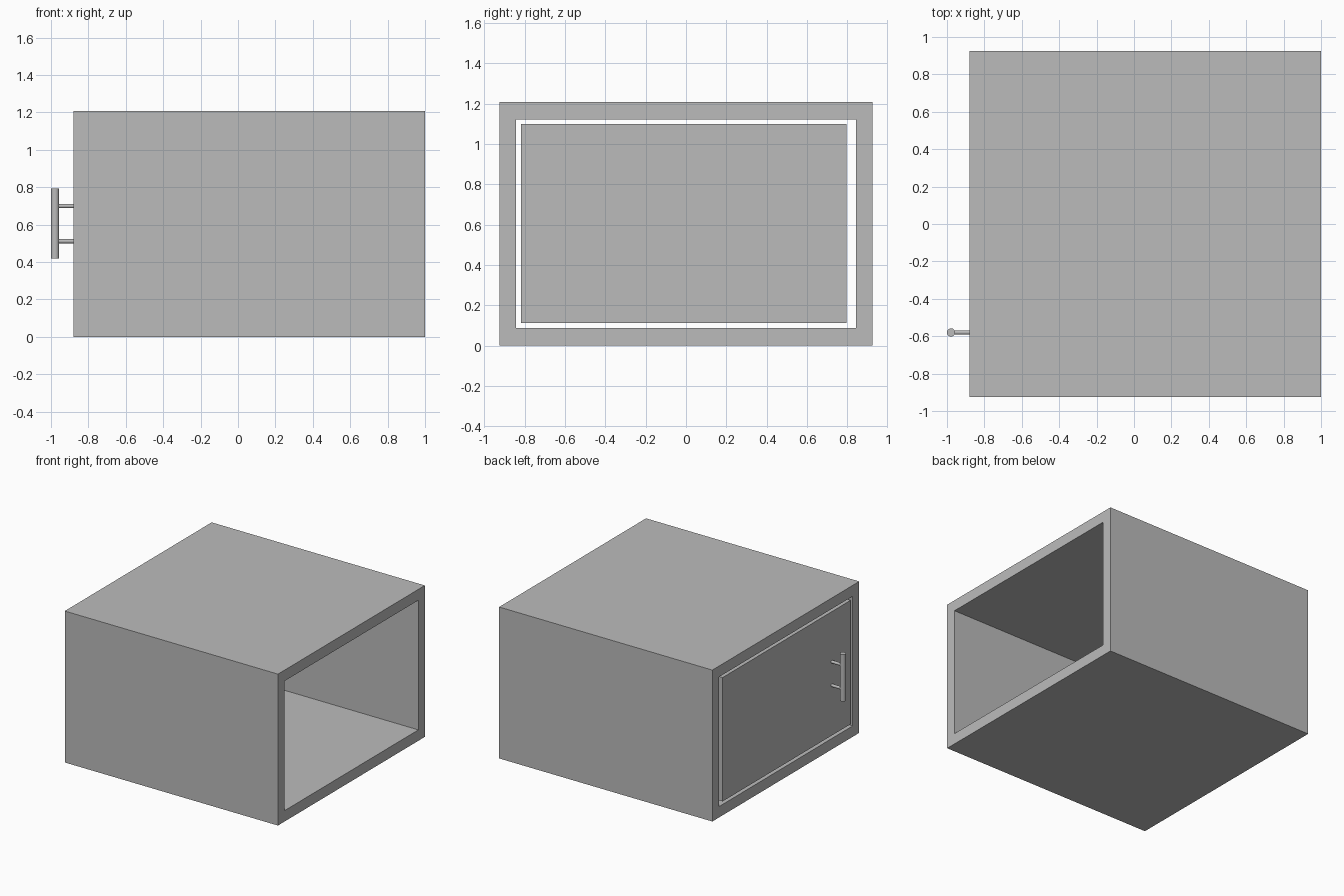
import bpy
import math
from mathutils import Vector

default = bpy.data.objects.get("Cube")
if default:
    bpy.data.objects.remove(default, do_unlink=True)

grey = bpy.data.materials.new("plain grey")
grey.use_nodes = True
colour = (0.5, 0.5, 0.5, 1.0)
grey.diffuse_color = colour
grey.node_tree.nodes["Principled BSDF"].inputs["Base Color"].default_value = colour

BACK, FRONT = -0.88, 1.0          # cabinet extent along x
HALF, HEIGHT, WALL = 0.925, 1.207, 0.082


def mesh_object(name, verts, faces):
    mesh = bpy.data.meshes.new(name)
    mesh.from_pydata(verts, [], faces)
    mesh.materials.append(grey)
    obj = bpy.data.objects.new(name, mesh)
    bpy.context.collection.objects.link(obj)
    return obj


def rectangle(x, y0, y1, z0, z1):
    return [(x, y0, z0), (x, y1, z0), (x, y1, z1), (x, y0, z1)]


def rod(name, start, end, radius):
    start, end = Vector(start), Vector(end)
    axis = end - start
    bpy.ops.mesh.primitive_cylinder_add(
        vertices=32, radius=radius, depth=axis.length,
        location=(start + end) / 2,
        rotation=axis.to_track_quat("Z", "Y").to_euler())
    obj = bpy.context.object
    obj.name = name
    obj.data.materials.append(grey)
    bpy.ops.object.shade_smooth_by_angle(angle=math.radians(40))


# Cabinet shell: a rectangular tube open at both ends
outer = (-HALF, HALF, 0, HEIGHT)
inner = (-HALF + WALL, HALF - WALL, 0.087, HEIGHT - 0.087)
verts = [v for x in (BACK, FRONT) for r in (outer, inner) for v in rectangle(x, *r)]
faces = []
for i in range(4):
    j = (i + 1) % 4
    faces += [
        (i, j, j + 8, i + 8),             # outside
        (i + 4, i + 12, j + 12, j + 4),   # inside
        (i, i + 4, j + 4, j),             # handle end rim
        (i + 8, j + 8, j + 12, i + 12),   # open end rim
    ]
mesh_object("cabinet_shell", verts, faces)

# Door panel, flush with the rim and set in with a gap all round
door = (-0.817, 0.796, 0.111, 1.098)
verts = rectangle(BACK, *door) + rectangle(BACK + 0.08, *door)
faces = [(3, 2, 1, 0), (4, 5, 6, 7)]
faces += [(i, (i + 1) % 4, (i + 1) % 4 + 4, i + 4) for i in range(4)]
mesh_object("door_panel", verts, faces)

# Bar handle on two posts
hx, hy, hz = -0.978, -0.58, 0.605
rod("handle_bar", (hx, hy, hz - 0.187), (hx, hy, hz + 0.187), 0.022)
for label, side in (("lower", -1), ("upper", 1)):
    z = hz + side * 0.094
    rod(label + "_handle_post", (hx, hy, z), (BACK, hy, z), 0.0115)
